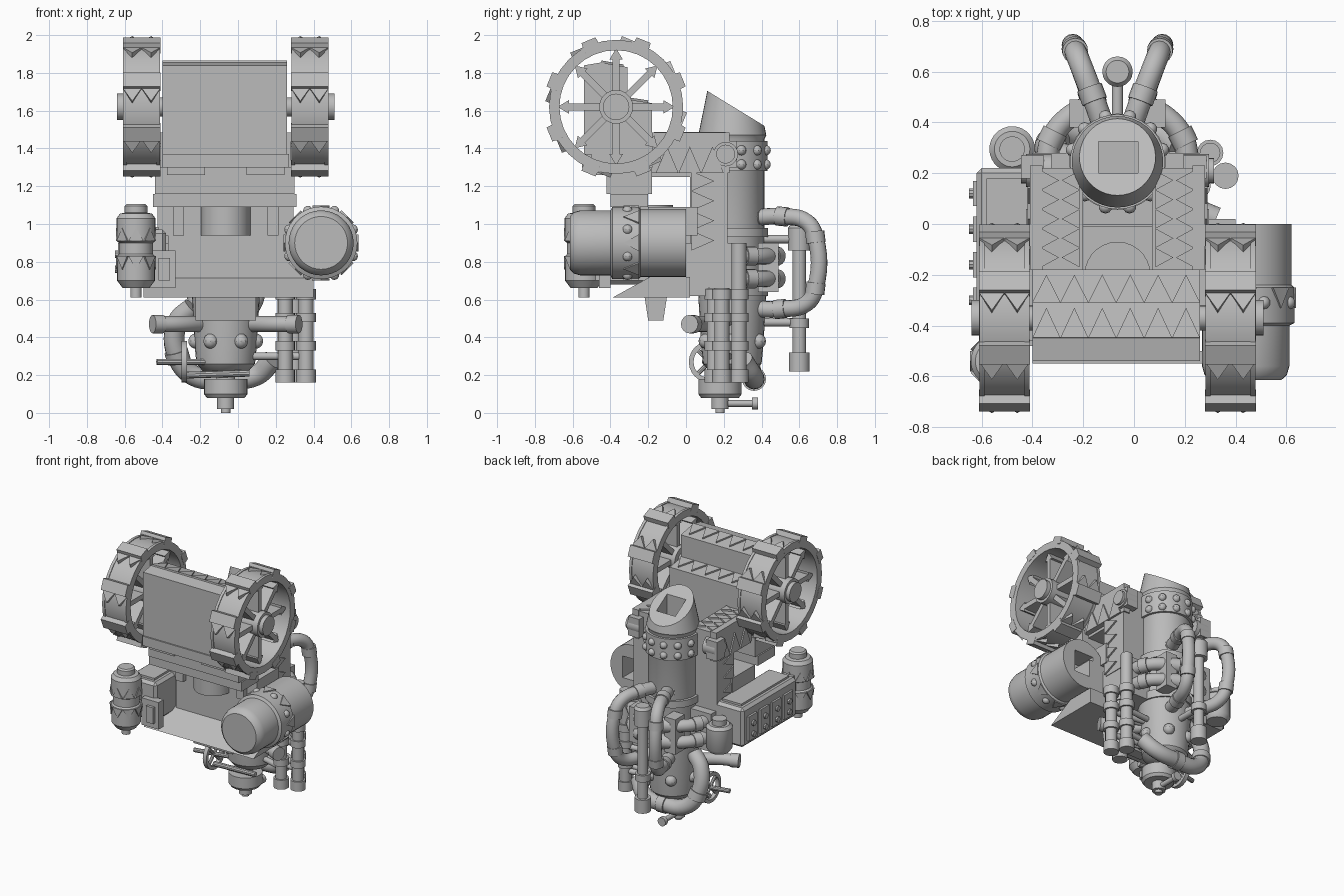
import bpy, bmesh, math
from mathutils import Vector, Matrix

if "Cube" in bpy.data.objects:
    bpy.data.objects.remove(bpy.data.objects["Cube"])

grey = bpy.data.materials.new("plain_grey")
grey.use_nodes = True
grey.diffuse_color = (0.5, 0.5, 0.5, 1)
grey.node_tree.nodes["Principled BSDF"].inputs["Base Color"].default_value = (0.5, 0.5, 0.5, 1)

CX = -0.065            # symmetry plane of the machine
TY = 0.245             # boiler axis
rounded = []


def link(name, me):
    ob = bpy.data.objects.new(name, me)
    bpy.context.collection.objects.link(ob)
    me.materials.clear()
    me.materials.append(grey)
    return ob


def finish(name, bm, smooth=False):
    bmesh.ops.recalc_face_normals(bm, faces=bm.faces)
    me = bpy.data.meshes.new(name)
    bm.to_mesh(me)
    bm.free()
    ob = link(name, me)
    if smooth:
        rounded.append(ob)
    return ob


def box(name, x, y, z, bevel=0):
    bm = bmesh.new()
    bmesh.ops.create_cube(bm, size=1)
    for v in bm.verts:
        v.co = [lo + (c + 0.5) * (hi - lo) for c, (lo, hi) in zip(v.co, (x, y, z))]
    if bevel:
        bmesh.ops.bevel(bm, geom=bm.edges[:], offset=bevel, segments=1, affect='EDGES')
    return finish(name, bm)


def prisms(name, polys, origin, u, v, depth):
    """Extrude flat outlines, drawn on the axes u and v, along u x v."""
    o, u, v = Vector(origin), Vector(u).normalized(), Vector(v).normalized()
    bm = bmesh.new()
    for poly in polys:
        f = bm.faces.new([bm.verts.new(o + u * a + v * b) for a, b in poly])
        r = bmesh.ops.extrude_face_region(bm, geom=[f])
        bmesh.ops.translate(bm, vec=u.cross(v) * depth,
                            verts=[e for e in r["geom"] if isinstance(e, bmesh.types.BMVert)])
    return finish(name, bm)


def zigzag(name, origin, u, v, length, height, n, depth=0.012):
    s = length / n
    tris = [[(i * s, 0), (i * s + s, 0), (i * s + s / 2, height)] for i in range(n)]
    return prisms(name, tris, origin, u, v, depth)


def lathe(name, prof, origin, axis=(0, 0, 1), seg=28, ring=False, cut=None):
    """Spin a (radius, height) profile; ring closes it around a hole."""
    prof = prof + prof[:1] if ring else [(0, prof[0][1])] + prof + [(0, prof[-1][1])]
    bm = bmesh.new()
    vs = [bm.verts.new((r, 0, h)) for r, h in prof]
    es = [bm.edges.new(p) for p in zip(vs, vs[1:])]
    bmesh.ops.spin(bm, geom=vs + es, cent=(0, 0, 0), axis=(0, 0, 1), angle=math.tau, steps=seg)
    bmesh.ops.remove_doubles(bm, verts=bm.verts, dist=0.0005)
    rot = Vector((0, 0, 1)).rotation_difference(Vector(axis)).to_matrix().to_4x4()
    bm.transform(Matrix.Translation(origin) @ rot)
    if cut:
        bmesh.ops.bisect_plane(bm, geom=bm.verts[:] + bm.edges[:] + bm.faces[:],
                               plane_co=cut[0], plane_no=cut[1], clear_outer=True)
        bmesh.ops.holes_fill(bm, edges=[e for e in bm.edges if e.is_boundary])
    return finish(name, bm, True)


def rod(name, a, b, r, seg=16):
    d = Vector(b) - Vector(a)
    return lathe(name, [(r, 0), (r, d.length)], a, d, seg)


def pipe(name, pts, r, collars=()):
    """Bent pipe with sleeve collars at the chosen control points."""
    cu = bpy.data.curves.new(name, 'CURVE')
    cu.dimensions, cu.bevel_depth, cu.bevel_resolution = '3D', r, 6
    cu.resolution_u, cu.use_fill_caps = 6, True
    sp = cu.splines.new('BEZIER')
    sp.bezier_points.add(len(pts) - 1)
    for p, co in zip(sp.bezier_points, pts):
        p.co, p.handle_left_type, p.handle_right_type = co, 'AUTO', 'AUTO'
    tmp = bpy.data.objects.new(name, cu)
    bpy.context.collection.objects.link(tmp)
    me = bpy.data.meshes.new_from_object(tmp.evaluated_get(bpy.context.evaluated_depsgraph_get()))
    bpy.data.objects.remove(tmp)
    rounded.append(link(name, me))
    for i in collars:
        d = (Vector(pts[min(i + 1, len(pts) - 1)]) - Vector(pts[max(i - 1, 0)])).normalized()
        rod(name + "_collar", Vector(pts[i]) - d * 0.03, Vector(pts[i]) + d * 0.03, r * 1.16)


def rivets(name, center, axis, r, n, size=0.027, turn=0.5):
    q = Vector((0, 0, 1)).rotation_difference(Vector(axis))
    bm = bmesh.new()
    for i in range(n):
        a = math.tau * (i + turn) / n
        p = Vector(center) + q @ Vector((r * math.cos(a), r * math.sin(a), 0))
        bmesh.ops.create_uvsphere(bm, u_segments=10, v_segments=8, radius=size,
                                  matrix=Matrix.Translation(p))
    return finish(name, bm, True)


def carve(ob, x, y, z):
    """Cut a square pocket."""
    cutter = box("cutter", x, y, z)
    cutter.hide_render = True
    m = ob.modifiers.new("pocket", 'BOOLEAN')
    m.operation, m.object, m.solver = 'DIFFERENCE', cutter, 'EXACT'
    me = bpy.data.meshes.new_from_object(ob.evaluated_get(bpy.context.evaluated_depsgraph_get()))
    ob.modifiers.clear()
    ob.data = me
    bpy.data.objects.remove(cutter)


# Spiked wheels
WY, WZ = -0.37, 1.62
for s in (-1, 1):
    wx = CX + s * 0.445
    hub = Vector((wx, WY, WZ))
    lathe("wheel_rim", [(0.3, -0.09), (0.35, -0.09), (0.35, 0.09), (0.3, 0.09)],
          hub, (1, 0, 0), 32, True)
    for side in (-1, 1):
        lathe("rim_lip", [(0.3, -0.01), (0.355, -0.01), (0.355, 0.01), (0.3, 0.01)],
              (wx + side * 0.088, WY, WZ), (1, 0, 0), 32, True)
    lathe("wheel_hub", [(0.09, -0.09), (0.09, 0.1), (0.07, 0.1), (0.07, 0.13)], hub, (s, 0, 0), 20)
    for k in range(16):
        a = math.tau * k / 16
        rad, tan = Vector((0, math.cos(a), math.sin(a))), Vector((0, -math.sin(a), math.cos(a)))
        if k % 2 == 0:
            arrow = [(0.05, -0.018), (0.25, -0.018), (0.25, -0.036), (0.31, 0),
                     (0.25, 0.036), (0.25, 0.018), (0.05, 0.018)]
            prisms("wheel_spoke", [arrow], hub - Vector((0.06, 0, 0)), rad, tan, 0.12)
            continue
        edge = hub - Vector((0.1, 0, 0))
        prisms("wheel_cleat", [[(0.33, -0.045), (0.382, -0.04), (0.382, 0.04), (0.33, 0.045)]],
               edge, rad, tan, 0.2)
        zigzag("cleat_teeth", edge + rad * 0.358 + tan * 0.04, (1, 0, 0), tan, 0.2, 0.075, 2, 0.035)
rod("wheel_axle", (-0.62, WY, WZ), (0.49, WY, WZ), 0.05)

# Stepped housing between the wheels
prisms("drum_housing", [[(-0.54, 1.37), (-0.54, 1.84), (-0.45, 1.855), (-0.31, 1.83), (-0.31, 1.66),
                         (-0.18, 1.64), (-0.18, 1.3), (-0.52, 1.3)]],
       (-0.4, 0, 0), (0, 1, 0), (0, 0, 1), 0.66)
zigzag("upper_spikes", (-0.4, -0.45, 1.854), (1, 0, 0), (0, 1, -0.18), 0.66, 0.12, 6)
zigzag("lower_spikes", (-0.4, -0.31, 1.659), (1, 0, 0), (0, 1, -0.15), 0.66, 0.11, 6)
box("front_lip", (-0.4, 0.27), (-0.55, -0.5), (1.3, 1.37))
for s in (-1, 1):
    x = CX + s * 0.21
    box("lip_hook", (x - 0.1, x + 0.1), (-0.5, -0.42), (1.26, 1.31))

# Turret steps and neck
box("step_upper", (-0.44, 0.3), (-0.42, -0.18), (1.16, 1.3))
box("step_lower", (-0.45, 0.31), (-0.4, -0.2), (1.09, 1.16))
rod("turret_neck", (CX, -0.2, 0.94), (CX, -0.2, 1.1), 0.13, 28)
box("neck_bridge", (CX - 0.14, CX + 0.14), (-0.2, -0.01), (0.94, 1.09))
for s in (-1, 1):
    x = CX + s * 0.25
    box("neck_block", (x - 0.11, x + 0.11), (-0.2, 0.06), (0.94, 1.09))
    box("neck_post", (x - 0.03, x + 0.03), (-0.24, -0.2), (0.94, 1.09))

# Side frames with zigzag plates
frame = [(-0.4, 1.18), (-0.18, 1.18), (-0.18, 1.25), (0.02, 1.25), (0.02, 0.85), (0.22, 0.85),
         (0.22, 1.475), (-0.19, 1.475), (-0.2, 1.4), (-0.4, 1.3)]
for s in (-1, 1):
    x0 = CX + s * 0.225
    prisms("side_frame", [frame], (x0 - 0.09, 0, 0), (0, 1, 0), (0, 0, 1), 0.18)
    xr = CX + s * 0.32
    box("frame_rail", (xr - 0.025, xr + 0.025), (-0.18, 0.23), (1.27, 1.485))
    box("frame_column", (xr - 0.025, xr + 0.02), (0.03, 0.22), (0.85, 1.3))
    xo = CX + s * 0.345
    zigzag("rail_spikes", (xo, -0.16, 1.27), (0, 1, 0), (0, 0, 1), 0.36, 0.14, 3, 0.01 * s)
    zigzag("column_spikes", (CX + s * 0.34, 0.03, 0.86), (0, 0, 1), (0, 1, 0), 0.42, 0.12, 4, -0.012 * s)
    for e in (-1, 1):
        zigzag("top_spikes", (x0 + e * 0.075, -0.17, 1.475), (0, 1, 0), (-e, 0, 0), 0.38, 0.07, 5, 0.012 * e)
    lathe("pivot_pin", [(0.065, 0), (0.065, 0.1), (0.05, 0.1), (0.05, 0.12)],
          (CX + s * 0.26, 0.21, 1.37), (s, 0, 0), 20)
    box("pivot_bracket", (xr - 0.06, xr + 0.03), (0.18, 0.27), (1.3, 1.44))

# Hull with sloping plough
box("hull_front", (-0.37, 0.39), (-0.2, 0.0), (0.62, 0.95))
box("hull_rear", (-0.4, 0.27), (0.0, 0.28), (0.62, 0.9))
prisms("plough", [[(-0.39, 0.61), (-0.19, 0.72), (0.02, 0.72), (0.02, 0.61)]],
       (-0.5, 0, 0), (0, 1, 0), (0, 0, 1), 0.9)
prisms("plough_tooth", [[(-0.22, 0.62), (-0.1, 0.62), (-0.12, 0.49), (-0.2, 0.49)]],
       (CX - 0.16, 0, 0), (0, 1, 0), (0, 0, 1), 0.32)

# Boiler tower with slanted, pocketed mouth
tower = lathe("boiler_tower", [(0.17, 0.6), (0.17, 1.45), (0.18, 1.47), (0.125, 1.74)],
              (CX, TY, 0), seg=36, cut=((CX, 0.12, 1.7), (0, 0.52, 0.85)))
carve(tower, (-0.14, 0.015), (0.2, 0.325), (1.42, 1.9))
for z0, z1, r in ((1.28, 1.44, 0.187), (0.93, 0.98, 0.19), (0.62, 0.68, 0.19)):
    rod("tower_band", (CX, TY, z0), (CX, TY, z1), r, 36)
for z in (1.315, 1.39):
    rivets("tower_rivets", (CX, TY, z), (0, 0, 1), 0.183, 12)

# Lower boiler, drain and nozzle
lathe("lower_boiler", [(0.05, 0.2), (0.12, 0.22), (0.155, 0.26), (0.165, 0.36), (0.18, 0.62)], (CX, TY, 0))
rivets("boiler_rivets", (CX, TY, 0.38), (0, 0, 1), 0.16, 6, 0.04, 0)
lathe("drain_nozzle", [(0.025, 0), (0.025, 0.02), (0.045, 0.02), (0.045, 0.08), (0.1, 0.08),
                       (0.115, 0.1), (0.115, 0.18), (0.05, 0.18), (0.05, 0.24)], (CX, 0.18, 0))
rod("drain_tap", (CX, 0.2, 0.05), (CX, 0.36, 0.05), 0.018)
rod("tap_cap", (CX, 0.35, 0.05), (CX, 0.38, 0.05), 0.032)

# Big horizontal barrel on the left
BX, BZ = 0.44, 0.9
barrel = lathe("barrel", [(0.18, 0), (0.18, 0.24), (0.192, 0.25), (0.192, 0.39), (0.172, 0.4),
                          (0.172, 0.56), (0.162, 0.595), (0.14, 0.615)], (BX, 0, BZ), (0, -1, 0), 36)
carve(barrel, (BX - 0.08, BX + 0.08), (-0.15, 0.1), (BZ - 0.08, BZ + 0.08))
rivets("barrel_rivets", (BX, -0.31, BZ), (0, 1, 0), 0.183, 8)
for k in range(8):
    a = math.tau * k / 8
    rad, tan = Vector((math.cos(a), 0, math.sin(a))), Vector((-math.sin(a), 0, math.cos(a)))
    zigzag("barrel_spike", Vector((BX, -0.25, BZ)) + rad * 0.188 - tan * 0.045,
           tan, (0, -1, 0), 0.09, 0.08, 1, 0.01)

# Side locker with front canister and rear tank
box("locker", (-0.62, -0.38), (-0.42, 0.22), (0.68, 0.97), 0.02)
box("locker_lid", (-0.58, -0.42), (-0.38, 0.18), (0.96, 0.985))
box("locker_front_plate", (-0.47, -0.33), (-0.46, -0.4), (0.66, 0.86))
box("plate_handle", (-0.42, -0.36), (-0.48, -0.45), (0.7, 0.82))
for k in range(4):
    y = -0.3 + k * 0.14
    box("locker_panel", (-0.635, -0.61), (y - 0.05, y + 0.05), (0.72, 0.9))
    for z in (0.76, 0.84):
        rod("panel_stud", (-0.65, y, z), (-0.62, y, z), 0.02, 10)
lathe("canister", [(0.03, 0.61), (0.03, 0.66), (0.07, 0.66), (0.1, 0.7), (0.1, 0.83), (0.09, 0.84),
                   (0.09, 0.9), (0.103, 0.91), (0.103, 1.03), (0.085, 1.055), (0.06, 1.06),
                   (0.06, 1.095), (0.05, 1.105)], (-0.54, -0.54, 0))
box("canister_mount", (-0.58, -0.5), (-0.48, -0.4), (0.76, 0.96))
for k in range(8):
    a = math.tau * k / 8
    rad, tan = Vector((math.cos(a), math.sin(a), 0)), Vector((-math.sin(a), math.cos(a), 0))
    for z, up in ((0.91, 1), (0.83, -1)):
        zigzag("canister_teeth", Vector((-0.54, -0.54, z)) + rad * 0.096 - tan * 0.04,
               tan, (0, 0, up), 0.08, 0.07, 1, 0.01 * up)
lathe("rear_tank", [(0.07, 0.66), (0.09, 0.69), (0.09, 0.84), (0.07, 0.86), (0.05, 0.86), (0.05, 0.9)],
      (-0.48, 0.295, 0))

# Boiler plumbing, mirrored about the machine's middle
for s in (-1, 1):
    def at(d, y, z):
        return (CX + s * d, y, z)
    pipe("exhaust_loop", [at(0.05, 0.37, 1.035), at(0.1, 0.51, 1.04), at(0.15, 0.64, 1.01),
                          at(0.168, 0.685, 0.93), at(0.168, 0.685, 0.66), at(0.15, 0.64, 0.58),
                          at(0.1, 0.5, 0.55), at(0.06, 0.36, 0.55)], 0.044, (0, 1, 3, 4, 6))
    for z in (0.71, 0.83):
        pipe("coil_pipe", [at(0.28 * math.cos(a), TY + 0.24 * math.sin(a), z)
                           for a in (0, 0.4, 0.8, 1.2)], 0.044, (1, 3))
    pipe("side_outlet", [at(0.12, 0.18, 0.47), at(0.24, 0.08, 0.47), at(0.36, 0.03, 0.47)], 0.042, (2,))
    box("coil_bracket", sorted((CX + s * 0.1, CX + s * 0.19)), (0.38, 0.49), (0.64, 0.9))
pipe("sump_loop", [(-0.24, 0.25, 0.56), (-0.32, 0.28, 0.48), (-0.32, 0.32, 0.3), (-0.24, 0.35, 0.2),
                   (-0.07, 0.36, 0.18), (0.1, 0.35, 0.2), (0.18, 0.3, 0.28)], 0.055, (2, 4))

# Rear standpipe
lathe("standpipe", [(0.055, 0.22), (0.055, 0.32), (0.036, 0.32), (0.036, 0.45), (0.052, 0.45),
                    (0.052, 0.5), (0.036, 0.5), (0.036, 0.86), (0.06, 0.86), (0.06, 0.98), (0.045, 1.0)],
      (CX, 0.6, 0), seg=20)
for z in (0.48, 0.92):
    rod("standpipe_strut", (CX, 0.38, z), (CX, 0.6, z), 0.022)

# Vertical pipe cluster on the left
for x, y in ((0.25, 0.15), (0.36, 0.19), (0.3, 0.28)):
    rod("cluster_pipe", (x, y, 0.17), (x, y, 0.9 if y > 0.25 else 0.66), 0.04)
    for z0, z1 in ((0.16, 0.23), (0.33, 0.38), (0.48, 0.53), (0.6, 0.655)):
        rod("cluster_collar", (x, y, z0), (x, y, z1), 0.052)
    for z in (0.3, 0.48):
        rod("cluster_strut", (CX, TY, z), (x, y, z), 0.02)

# Valve wheel and its stem
rod("valve_stem", (-0.43, 0.1, 0.27), (-0.12, 0.16, 0.27), 0.016, 10)
VALVE = Vector((-0.285, 0.125, 0.27))
lathe("valve_wheel", [(0.085, -0.015), (0.11, -0.015), (0.11, 0.015), (0.085, 0.015)],
      VALVE, (1, 0, 0), 24, True)
for k in range(2):
    a = math.pi * (k / 2 + 0.25)
    d = Vector((0, math.cos(a), math.sin(a))) * 0.09
    rod("valve_spoke", VALVE - d, VALVE + d, 0.012, 8)
rod("nozzle_rod", (-0.28, 0.12, 0.2), (0.06, 0.12, 0.21), 0.018, 10)

# Smooth the turned parts, keeping hard edges
bpy.ops.object.select_all(action='DESELECT')
for ob in rounded:
    ob.select_set(True)
bpy.context.view_layer.objects.active = rounded[0]
bpy.ops.object.shade_smooth_by_angle(angle=math.radians(35))
